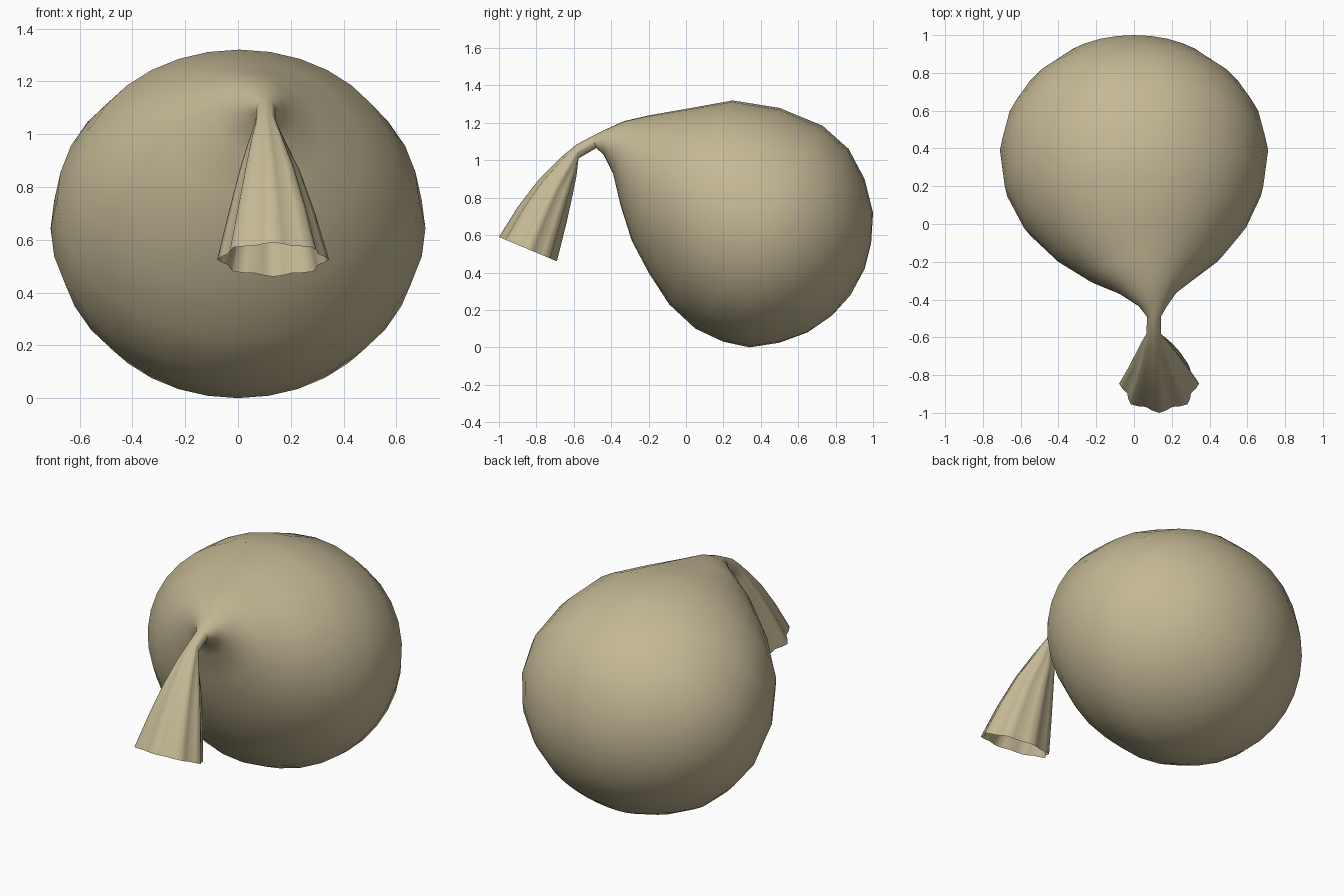
import bpy, bmesh, math
from mathutils import Vector

SEGS = 32
cloth = bpy.data.materials.new("tan cloth")
cloth.diffuse_color = (0.55, 0.48, 0.30, 1)


def loft(name, rings, pole=None):
    """Loft tilted oval rings: (top y, top z, bottom y, bottom z, half width, centre x, pleat depth)."""
    bm = bmesh.new()
    loops = []
    for ty, tz, by, bz, w, cx, pleat in rings:
        c = Vector((cx, (ty + by) / 2, (tz + bz) / 2))
        up = Vector((0, (ty - by) / 2, (tz - bz) / 2))
        loop = []
        for i in range(SEGS):
            a = 2 * math.pi * i / SEGS
            k = 1 - pleat + pleat * math.cos(8 * a)
            loop.append(bm.verts.new(c + (Vector((w, 0, 0)) * math.cos(a) + up * math.sin(a)) * k))
        loops.append(loop)
    for p, q in zip(loops, loops[1:]):
        for i in range(SEGS):
            j = (i + 1) % SEGS
            bm.faces.new((p[i], p[j], q[j], q[i]))
    if pole:
        v = bm.verts.new(pole)
        for i in range(SEGS):
            bm.faces.new((v, loops[0][(i + 1) % SEGS], loops[0][i]))
    for f in bm.faces:
        f.smooth = True
    me = bpy.data.meshes.new(name)
    bm.to_mesh(me)
    bm.free()
    me.materials.append(cloth)
    ob = bpy.data.objects.new(name, me)
    bpy.context.collection.objects.link(ob)
    return ob


# Round stuffed body, from the lower back up to the tied neck
loft("sack_body", [
    (0.955, 0.42, 0.78, 0.17, 0.16, 0, 0),
    (0.99, 0.56, 0.65, 0.08, 0.32, 0, 0),
    (1.00, 0.72, 0.50, 0.025, 0.46, 0, 0),
    (0.955, 0.90, 0.34, 0.00, 0.59, 0, 0),
    (0.87, 1.06, 0.20, 0.03, 0.67, 0, 0),
    (0.73, 1.185, 0.05, 0.10, 0.71, 0, 0),
    (0.50, 1.28, -0.09, 0.23, 0.685, 0, 0),
    (0.25, 1.32, -0.20, 0.40, 0.60, 0.005, 0),
    (0.00, 1.275, -0.29, 0.57, 0.455, 0.02, 0),
    (-0.20, 1.24, -0.35, 0.76, 0.29, 0.035, 0),
    (-0.33, 1.21, -0.39, 0.93, 0.155, 0.07, 0),
    (-0.43, 1.165, -0.44, 1.03, 0.075, 0.1, 0),
    (-0.50, 1.13, -0.48, 1.065, 0.037, 0.105, 0),
], pole=(0, 0.88, 0.28))

# Drooping gathered mouth, open at its end
loft("sack_mouth", [
    (-0.50, 1.13, -0.48, 1.065, 0.037, 0.105, 0),
    (-0.585, 1.085, -0.575, 1.01, 0.038, 0.105, 0.02),
    (-0.67, 1.015, -0.585, 0.92, 0.072, 0.11, 0.06),
    (-0.785, 0.90, -0.605, 0.82, 0.115, 0.12, 0.07),
    (-0.90, 0.75, -0.64, 0.66, 0.163, 0.128, 0.07),
    (-1.00, 0.59, -0.69, 0.46, 0.212, 0.133, 0.07),
])
